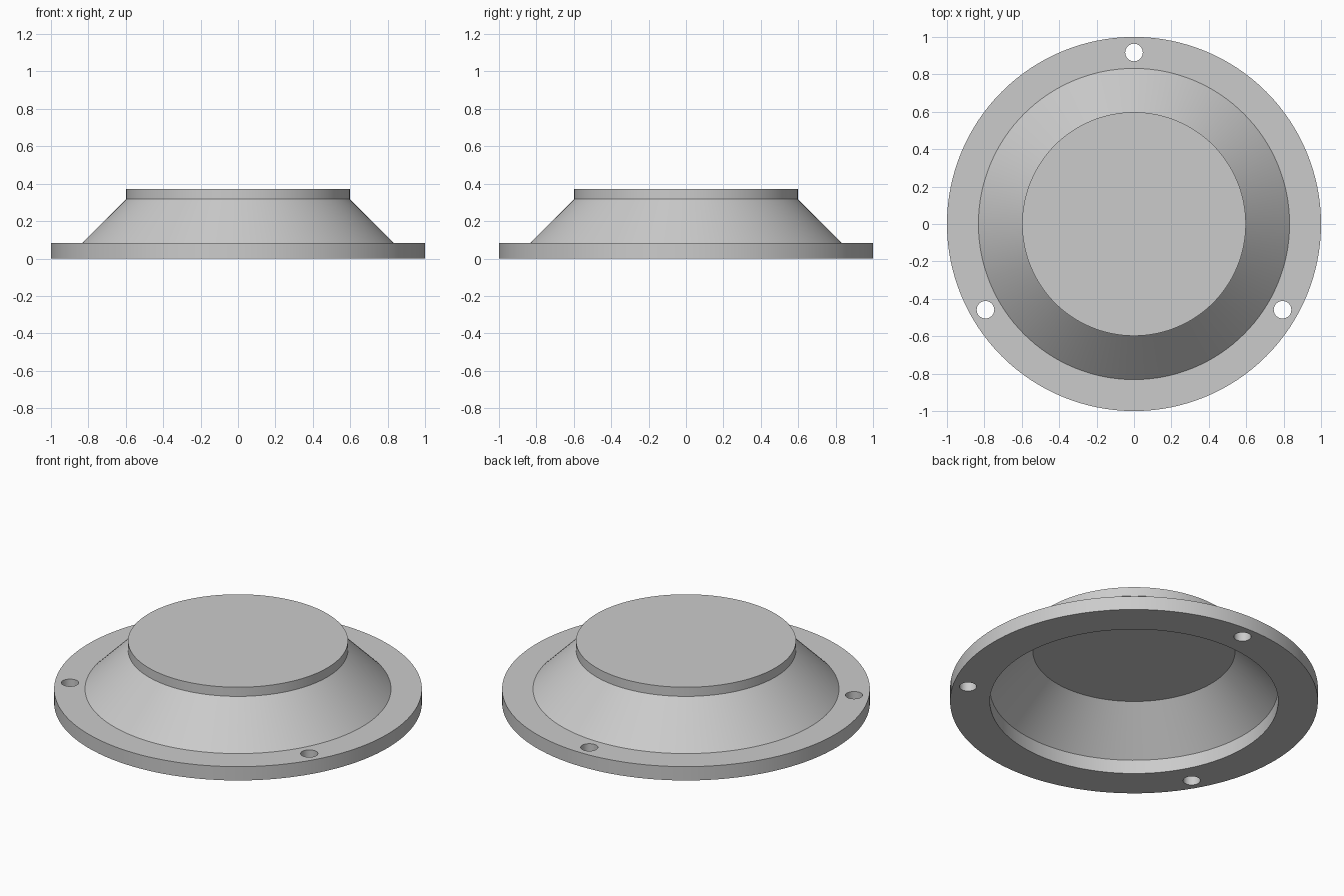
import bpy, bmesh, math
from mathutils import Matrix

if "Cube" in bpy.data.objects:
    bpy.data.objects.remove(bpy.data.objects["Cube"])

SEGMENTS = 128
grey = bpy.data.materials.new("light grey")
grey.diffuse_color = (0.6, 0.6, 0.6, 1)
grey.use_nodes = True
grey.node_tree.nodes["Principled BSDF"].inputs["Base Color"].default_value = grey.diffuse_color


def add_object(name, bm):
    mesh = bpy.data.meshes.new(name)
    bmesh.ops.recalc_face_normals(bm, faces=bm.faces)
    bm.to_mesh(mesh)
    bm.free()
    mesh.materials.append(grey)
    obj = bpy.data.objects.new(name, mesh)
    bpy.context.collection.objects.link(obj)
    return obj


def lathe(name, profile):
    """Revolve an (r, z) profile that starts and ends on the z axis."""
    bm = bmesh.new()
    rings = []
    for r, z in profile:
        if r == 0:
            rings.append([bm.verts.new((0, 0, z))])
        else:
            rings.append([bm.verts.new((r * math.cos(a), r * math.sin(a), z))
                          for a in (2 * math.pi * i / SEGMENTS for i in range(SEGMENTS))])
    for a, b in zip(rings, rings[1:]):
        if len(a) == 1 or len(b) == 1:
            continue
        for i in range(SEGMENTS):
            j = (i + 1) % SEGMENTS
            bm.faces.new((a[i], a[j], b[j], b[i]))
    # flat round faces close both ends
    for centre, ring in ((rings[0], rings[1]), (rings[-1], rings[-2])):
        bm.verts.remove(centre[0])
        bm.faces.new(ring)
    return add_object(name, bm)


# Hollow cover: recessed ceiling, inner wall, flange, sloped shell, raised cap
cover = lathe("flanged_cover", [
    (0, 0.317), (0.55, 0.317), (0.784, 0.083), (0.784, 0),
    (1, 0), (1, 0.083), (0.832, 0.083), (0.598, 0.317),
    (0.598, 0.372), (0, 0.372)])

# Three screw holes through the flange
bm = bmesh.new()
for degrees in (90, 210, 330):
    a = math.radians(degrees)
    bmesh.ops.create_cone(
        bm, cap_ends=True, segments=32, radius1=0.047, radius2=0.047, depth=0.3,
        matrix=Matrix.Translation((0.917 * math.cos(a), 0.917 * math.sin(a), 0.04)))
cutter = add_object("screw_hole_cutter", bm)
cutter.hide_render = True

bpy.context.view_layer.objects.active = cover
cover.select_set(True)
holes = cover.modifiers.new("screw_holes", 'BOOLEAN')
holes.operation = 'DIFFERENCE'
holes.solver = 'EXACT'
holes.object = cutter
bpy.ops.object.modifier_apply(modifier=holes.name)
bpy.data.objects.remove(cutter)

# Smooth round walls, sharp rims
bpy.ops.object.shade_smooth_by_angle(angle=math.radians(30))
